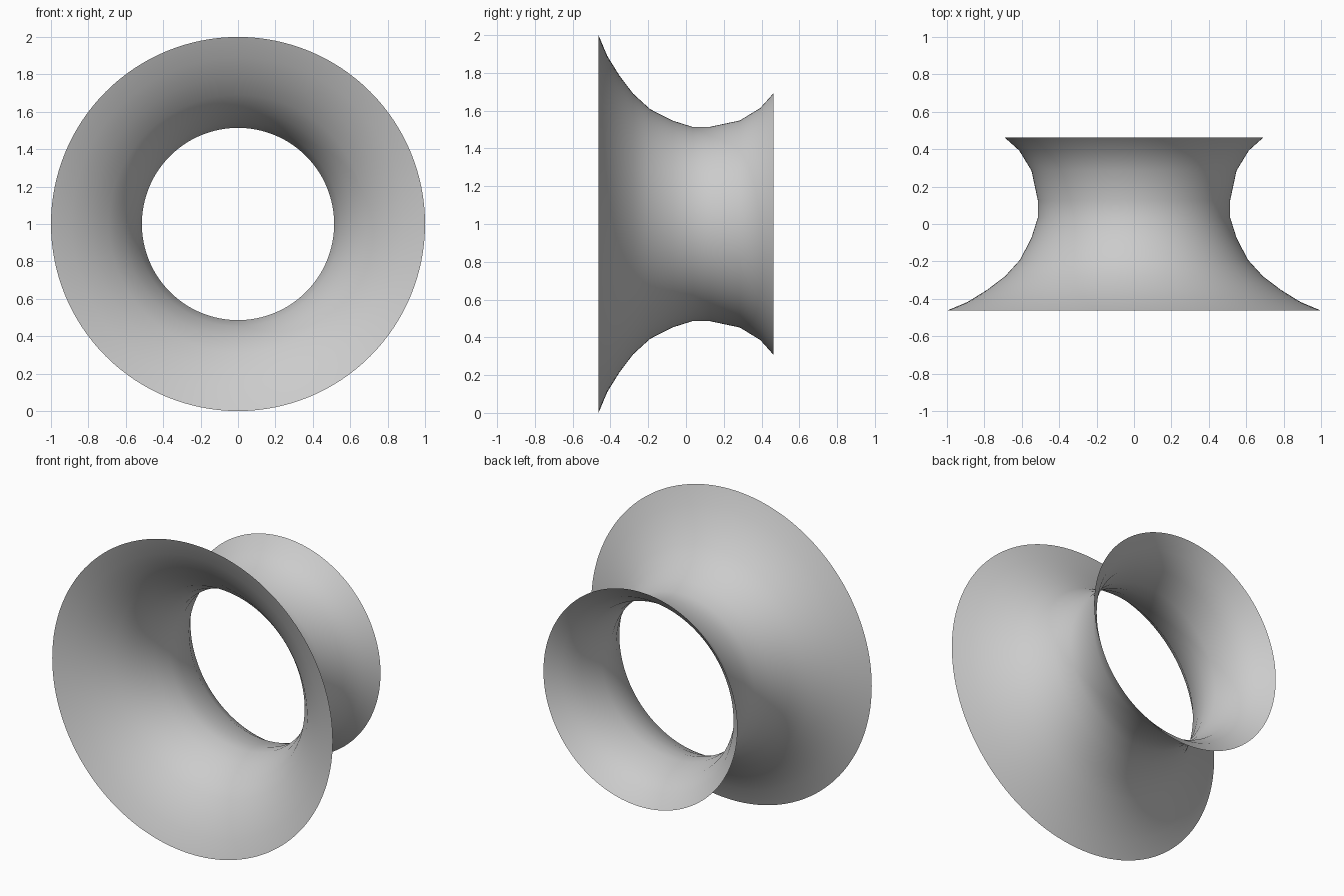
import bpy
import bmesh
from math import pi
from mathutils import Matrix

cube = bpy.data.objects.get("Cube")
if cube:
    bpy.data.objects.remove(cube, do_unlink=True)

SEGMENTS = 128
CENTRE_Z = 1.0

# Flared tube outline: (depth along y, radius), wide front mouth to back mouth
PROFILE = [
    (-0.463, 1.0), (-0.417, 0.89), (-0.352, 0.785), (-0.28, 0.69),
    (-0.19, 0.608), (-0.07, 0.547), (0.035, 0.514), (0.125, 0.514),
    (0.285, 0.548), (0.393, 0.614), (0.463, 0.692),
]

grey = bpy.data.materials.new("light_grey")
grey.use_nodes = True
colour = (0.6, 0.6, 0.6, 1.0)
grey.diffuse_color = colour
grey.node_tree.nodes["Principled BSDF"].inputs["Base Color"].default_value = colour

# Spin the outline around the y axis into an open, single-walled surface
bm = bmesh.new()
verts = [bm.verts.new((radius, y, 0)) for y, radius in PROFILE]
edges = [bm.edges.new(pair) for pair in zip(verts, verts[1:])]
bmesh.ops.spin(bm, geom=verts + edges, cent=(0, 0, 0), axis=(0, 1, 0),
               angle=2 * pi, steps=SEGMENTS, use_merge=True)
bmesh.ops.remove_doubles(bm, verts=bm.verts[:], dist=0.0001)

# Face the outer side away from the axis
bm.normal_update()
bm.faces.ensure_lookup_table()
face = bm.faces[0]
centre = face.calc_center_median()
if face.normal.x * centre.x + face.normal.z * centre.z < 0:
    bmesh.ops.reverse_faces(bm, faces=bm.faces[:])
bmesh.ops.transform(bm, matrix=Matrix.Translation((0, 0, CENTRE_Z)), verts=bm.verts[:])

mesh = bpy.data.meshes.new("flared_tube")
bm.to_mesh(mesh)
bm.free()
mesh.materials.append(grey)
mesh.shade_smooth()
tube = bpy.data.objects.new("flared_tube", mesh)
bpy.context.collection.objects.link(tube)
